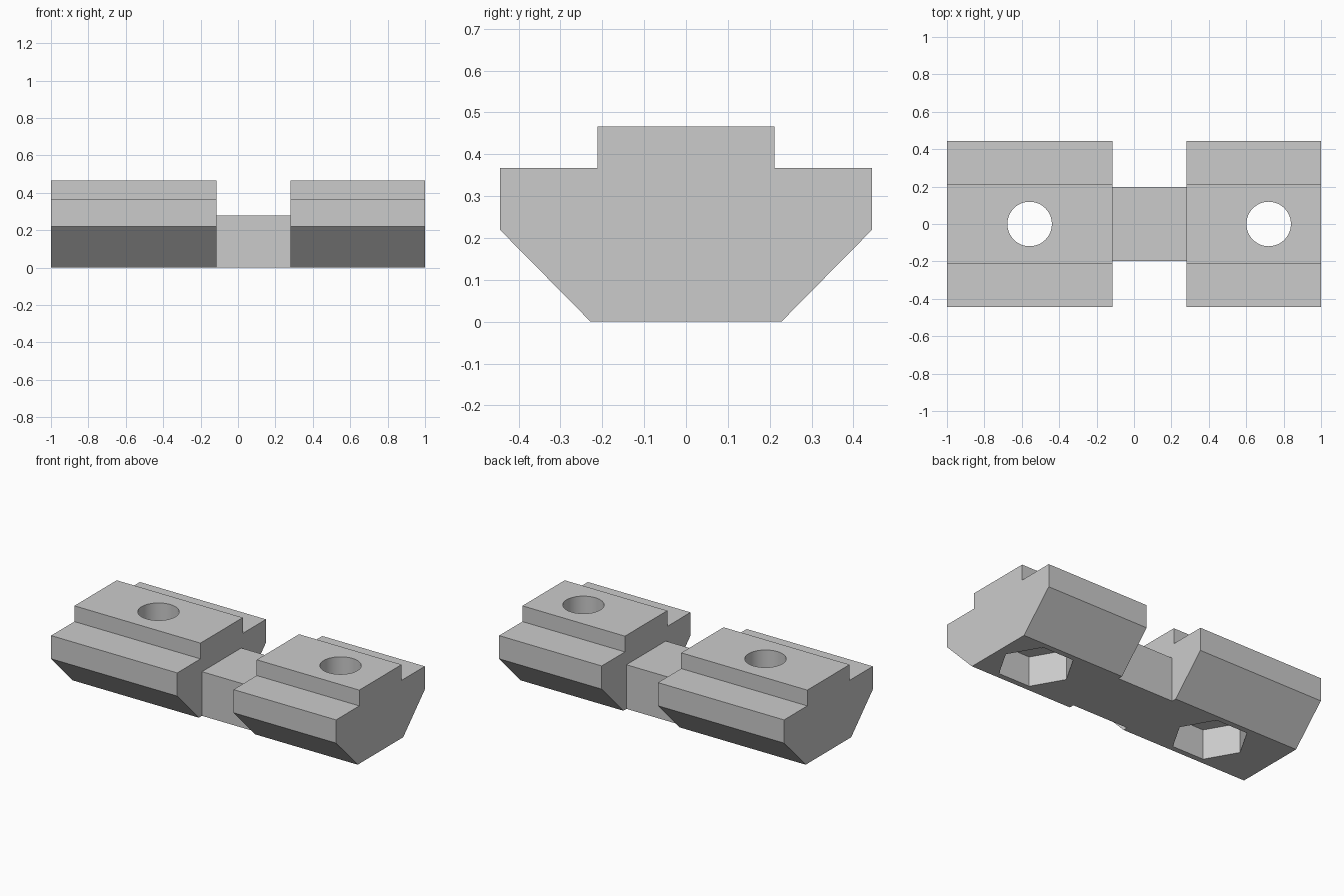
import bpy
import bmesh
from math import radians

if "Cube" in bpy.data.objects:
    bpy.data.objects.remove(bpy.data.objects["Cube"], do_unlink=True)

grey = bpy.data.materials.new("plain grey")
grey.use_nodes = True
colour = (0.6, 0.6, 0.6, 1)
grey.diffuse_color = colour
grey.node_tree.nodes["Principled BSDF"].inputs["Base Color"].default_value = colour

# Half cross-section of the clamp blocks (y, z), mirrored to the other side
HALF = [(0.228, 0), (0.445, 0.22), (0.445, 0.367), (0.212, 0.367), (0.212, 0.467)]
BLOCK = HALF + [(-y, z) for y, z in reversed(HALF)]
BRIDGE = [(0.197, 0), (0.197, 0.28), (-0.197, 0.28), (-0.197, 0)]


def extrude(name, profile, x0, x1):
    """Prism with a (y, z) profile running along x."""
    bm = bmesh.new()
    face = bm.faces.new([bm.verts.new((x0, y, z)) for y, z in profile])
    out = bmesh.ops.extrude_face_region(bm, geom=[face])
    moved = [v for v in out["geom"] if isinstance(v, bmesh.types.BMVert)]
    bmesh.ops.translate(bm, verts=moved, vec=(x1 - x0, 0, 0))
    bmesh.ops.recalc_face_normals(bm, faces=bm.faces)
    mesh = bpy.data.meshes.new(name)
    bm.to_mesh(mesh)
    bm.free()
    obj = bpy.data.objects.new(name, mesh)
    bpy.context.collection.objects.link(obj)
    mesh.materials.append(grey)
    return obj


def cut(obj, name, sides, radius, x, z0, z1):
    """Cut a vertical prism out of a part."""
    bpy.ops.mesh.primitive_cylinder_add(vertices=sides, radius=radius, depth=z1 - z0,
                                        location=(x, 0, (z0 + z1) / 2),
                                        rotation=(0, 0, radians(90)))
    cutter = bpy.context.object
    cutter.name = name
    cutter.data.materials.append(grey)
    mod = obj.modifiers.new(name, "BOOLEAN")
    mod.operation = "DIFFERENCE"
    mod.solver = "EXACT"
    mod.object = cutter
    bpy.ops.object.select_all(action="DESELECT")
    obj.select_set(True)
    bpy.context.view_layer.objects.active = obj
    bpy.ops.object.modifier_apply(modifier=name)
    bpy.data.objects.remove(cutter, do_unlink=True)


# Two blocks, each with a bolt hole and a hexagonal nut pocket underneath
for name, x0, x1, hole_x in (("right_block", -1, -0.115, -0.558),
                             ("left_block", 0.28, 1, 0.72)):
    block = extrude(name, BLOCK, x0, x1)
    cut(block, "bolt_hole", 48, 0.119, hole_x, -0.1, 0.6)
    cut(block, "nut_pocket", 6, 0.222, hole_x, -0.1, 0.19)
    bpy.ops.object.shade_smooth_by_angle(angle=radians(30))

# Narrow bar joining the blocks
extrude("bridge", BRIDGE, -0.115, 0.28)
